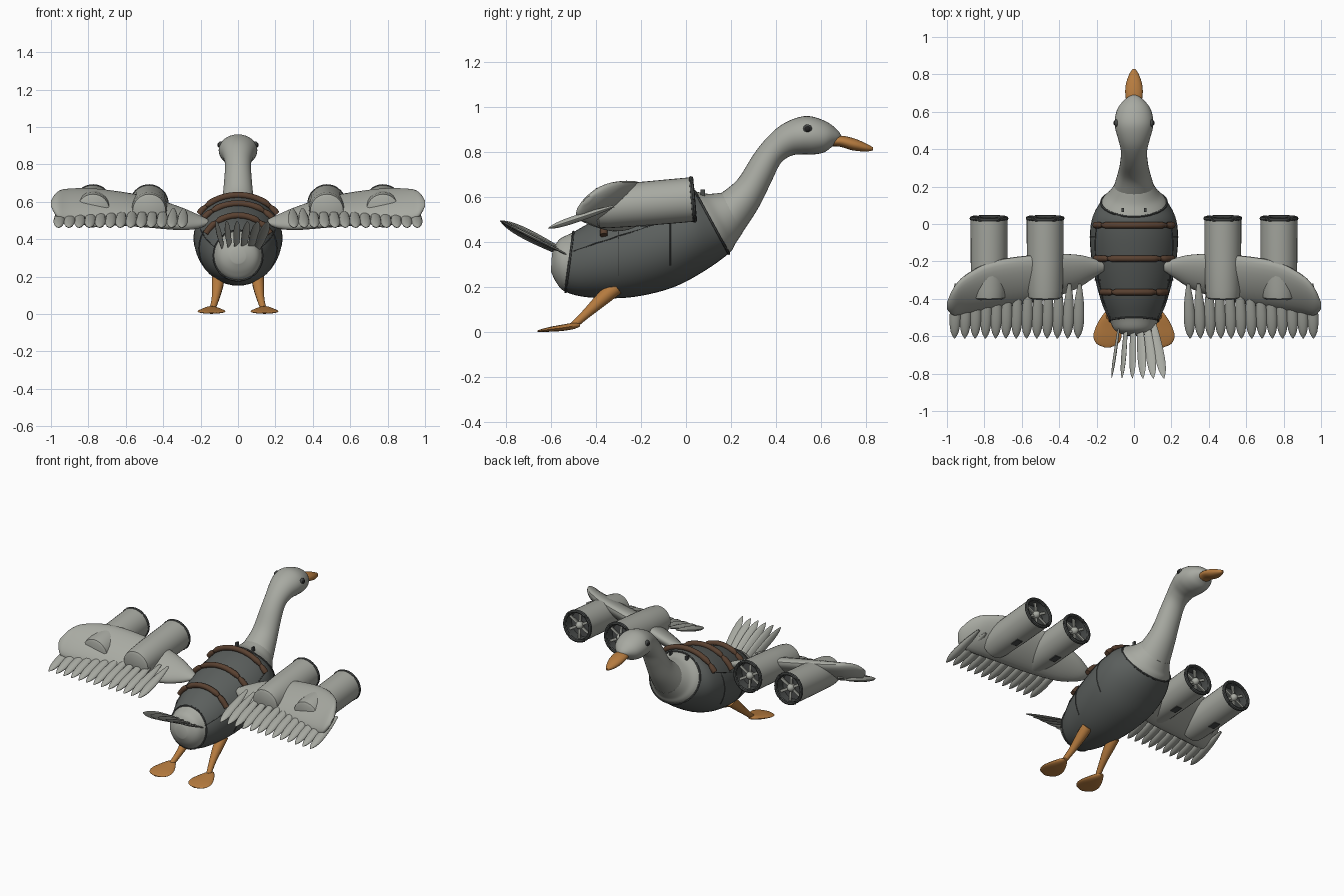
import bpy, bmesh, math
from mathutils import Vector, Matrix

if "Cube" in bpy.data.objects:
    bpy.data.objects.remove(bpy.data.objects["Cube"])


def material(name, *rgb):
    m = bpy.data.materials.new(name)
    m.use_nodes = True
    m.diffuse_color = (*rgb, 1)
    m.node_tree.nodes["Principled BSDF"].inputs["Base Color"].default_value = (*rgb, 1)
    return m


PLUMAGE = material("pale grey plumage", .39, .40, .36)
VEST = material("dark grey vest", .105, .115, .11)
ORANGE = material("orange skin", .47, .2, .05)
LEATHER = material("brown leather", .1, .052, .03)
METAL = material("dark metal", .065, .07, .068)
BLACK = material("eye black", .015, .015, .015)
X = Vector((1, 0, 0))


def finish(name, bm, mats, angle=40):
    bmesh.ops.recalc_face_normals(bm, faces=bm.faces)
    mesh = bpy.data.meshes.new(name)
    bm.to_mesh(mesh)
    bm.free()
    for m in mats:
        mesh.materials.append(m)
    mesh.shade_smooth()
    mesh.set_sharp_from_angle(angle=math.radians(angle))
    obj = bpy.data.objects.new(name, mesh)
    bpy.context.collection.objects.link(obj)
    return obj


def blend(rows, steps):
    """Catmull-Rom interpolation between rows of vectors."""
    out = []
    for i in range(len(rows) - 1):
        quad = [rows[max(0, min(len(rows) - 1, i + k))] for k in (-1, 0, 1, 2)]
        for s in range(steps):
            t = s / steps
            out.append(tuple(
                b + (c - a) * (t / 2) + (a * 2 - b * 5 + c * 4 - d) * (t * t / 2)
                + (b * 3 - a - c * 3 + d) * (t ** 3 / 2)
                for a, b, c, d in zip(*quad)))
    return out + [rows[-1]]


def loft(name, rows, mats, steps=4, sides=24, rule=None):
    """Skin elliptical sections, each a centre and two half axes."""
    bm = bmesh.new()
    rings = []
    for c, a, b in (blend(rows, steps) if steps > 1 else rows):
        rings.append([bm.verts.new(c + a * math.cos(k * math.tau / sides)
                                   + b * math.sin(k * math.tau / sides))
                      for k in range(sides)])
    for i, (r, q) in enumerate(zip(rings, rings[1:])):
        for k in range(sides):
            n = (k + 1) % sides
            f = bm.faces.new((r[k], r[n], q[n], q[k]))
            f.material_index = rule(i / steps) if rule else 0
    bm.faces.new(rings[0])
    last = bm.faces.new(rings[-1])
    last.material_index = rule(len(rows)) if rule else 0
    return finish(name, bm, mats)


def section(ty, tz, by, bz, w, x=0, flat=False):
    """Section between a top and a bottom point, w wide to each side."""
    top, low = Vector((x, ty, tz)), Vector((x, by, bz))
    half = (top - low) / 2
    return (top + low) / 2, half, (X.cross(half).normalized() if flat else X) * w


def tube(name, points, radii, mat, steps=3, sides=10):
    rows = []
    for i, p in enumerate(points):
        d = (points[min(i + 1, len(points) - 1)] - points[max(i - 1, 0)]).normalized()
        a = d.cross(X if abs(d.x) < .8 else Vector((0, 1, 0))).normalized()
        rows.append((p, a * radii[i], d.cross(a) * radii[i]))
    return loft(name, rows, [mat], steps, sides)


def blob(name, centre, size, mat, tilt=0):
    bm = bmesh.new()
    bmesh.ops.create_uvsphere(bm, u_segments=24, v_segments=12, radius=1)
    bm.transform(Matrix.Translation(centre) @ Matrix.Rotation(tilt, 4, 'X')
                 @ Matrix.Diagonal((*size, 1)))
    return finish(name, bm, [mat])


def box(name, centre, size, mat, turn=None):
    bm = bmesh.new()
    bmesh.ops.create_cube(bm, size=1)
    bm.transform(Matrix.Translation(centre) @ (turn or Matrix()) @ Matrix.Diagonal((*size, 1)))
    return finish(name, bm, [mat])


def feather(name, root, tip, width, thick, roll=0):
    """Leaf shaped blade, rolled about its own length."""
    d = tip - root
    a = (X - d * (X.dot(d) / d.length_squared)).normalized()
    turn = Matrix.Rotation(roll, 3, d)
    a, b = turn @ a, turn @ d.cross(a).normalized()
    rows = [(root + d * t, a * width * k, b * thick * k)
            for t, k in ((0, .3), (.3, .8), (.65, 1), (.88, .7), (1, .08))]
    loft(name, rows, [PLUMAGE], 3, 10)


# Body and vest
body_rows = [section(*r) for r in (
    (-.595, .35, -.6, .27, .04), (-.565, .41, -.575, .22, .1), (-.5, .445, -.535, .18, .13),
    (-.4, .5, -.43, .155, .175), (-.25, .56, -.25, .155, .217), (-.1, .605, -.07, .195, .236),
    (0, .625, .07, .265, .222), (.04, .625, .19, .35, .175), (.1, .615, .22, .395, .135),
    (.16, .62, .25, .44, .105))]
loft("body", body_rows, [PLUMAGE, VEST], 6, 40, lambda t: int(2 <= t < 7))

# Neck and head
loft("neck_and_head", [section(*r) for r in (
    (.155, .617, .247, .437, .107), (.23, .68, .32, .55, .085), (.3, .79, .375, .66, .073),
    (.36, .865, .42, .75, .07), (.425, .922, .47, .785, .083), (.5, .955, .52, .79, .1),
    (.56, .958, .57, .79, .102), (.63, .932, .615, .8, .085), (.675, .895, .65, .825, .05),
    (.692, .868, .685, .85, .015))], [PLUMAGE], 5, 32)
loft("beak", [section(*r) for r in (
    (.63, .87, .63, .825, .035), (.69, .873, .68, .825, .046), (.75, .86, .74, .808, .044),
    (.8, .838, .8, .803, .026), (.83, .822, .83, .808, .006))], [ORANGE], 4, 20)


def on_body(y, angle, lift=0):
    """Point on the body skin at a given y and angle from the side."""
    dense = blend(body_rows, 8)
    spots = [c + a * math.sin(angle) + b * math.cos(angle) for c, a, b in dense]
    i = min(range(len(spots)), key=lambda k: abs(spots[k].y - y))
    p = spots[i].copy()
    out = dense[i][1].normalized() * math.sin(angle) + X * math.cos(angle)
    p.y = y
    return p + out * lift


# Leather straps over the back
for i, y in enumerate((-.005, -.185, -.365)):
    pts = [on_body(y, math.radians(a), .012) for a in range(30, 151, 10)]
    tube(f"back_strap_{i + 1}", pts, [.017] * len(pts), LEATHER, 2, 12)

# Vest hems
for name, y_row in (("rear_hem", 2), ("front_hem", 7)):
    c, a, b = body_rows[y_row]
    pts = [c + (a * math.sin(k * math.tau / 36) + b * math.cos(k * math.tau / 36)) * 1.005
           for k in range(37)]
    tube(name, pts, [.006] * len(pts), METAL, 1, 6)

# Tail feathers
for i in range(6):
    x = -.12 + i * .056
    feather(f"tail_feather_{i + 1}", Vector((x * .6, -.49, .325)), Vector((x, -.825, .495)),
            .026, .007, math.radians(75 - i * 15))

for s, side in ((1, "left"), (-1, "right")):
    # Eye
    blob(f"{side}_eye_rim", (s * .093, .54, .903), (.012, .02, .02), METAL)
    blob(f"{side}_eye", (s * .098, .54, .903), (.012, .014, .014), BLACK)

    # Vest seams and clips
    seam = [on_body(-.5 + k * .05, math.radians(20 + k)) for k in range(11)]
    seam = [Vector((p.x * s, p.y, p.z)) for p in seam]
    tube(f"{side}_vest_seam", seam, [.003] * len(seam), METAL, 1, 6)
    for j, y in enumerate((-.3, -.07)):
        ring = [on_body(y, math.radians(a)) for a in range(-30, 31, 10)]
        ring = [Vector((p.x * s, p.y, p.z)) for p in ring]
        tube(f"{side}_panel_seam_{j + 1}", ring, [.003] * len(ring), METAL, 1, 6)
    box(f"{side}_vest_clip", (s * .06, .075, .605), (.012, .02, .06), METAL)

    # Leg and webbed foot
    tube(f"{side}_leg", [Vector((s * x, y, z)) for x, y, z in (
        (.105, -.31, .2), (.11, -.37, .15), (.12, -.44, .085), (.135, -.5, .03))],
        [.034, .031, .021, .016], ORANGE, 4, 14)
    loft(f"{side}_foot", [section(y, z + h, y, z - h, w, s * .142) for y, z, h, w in (
        (-.47, .032, .006, .012), (-.5, .028, .014, .035), (-.55, .02, .014, .062),
        (-.6, .014, .011, .075), (-.64, .008, .007, .058), (-.66, .005, .003, .015))],
        [ORANGE], 4, 20)

    # Wing
    loft(f"{side}_wing", [section(*r[1:], x=s * r[0], flat=True) for r in (
        (.16, -.21, .5, -.25, .485, .012), (.22, -.185, .525, -.29, .465, .03),
        (.32, -.165, .565, -.35, .46, .042), (.5, -.165, .62, -.41, .475, .05),
        (.75, -.2, .66, -.45, .49, .05), (.9, -.275, .665, -.475, .5, .042),
        (.965, -.345, .65, -.485, .52, .032), (1, -.42, .605, -.455, .575, .008))],
        [PLUMAGE], 4, 24)
    for i in range(13):
        x = s * (.29 + i * .055)
        feather(f"{side}_wing_feather_{i + 1}", Vector((x, -.32, .56)),
                Vector((x + s * .01, -.612, .462)), .03, .017)

    # Engines
    for x, place in ((.475, "inner"), (.775, "outer")):
        rear, front = Vector((s * x, -.4, .552)), Vector((s * x, .03, .59))
        d = (front - rear).normalized()
        up = X.cross(d)
        tag = f"{side}_{place}"
        loft(f"{tag}_engine", [(rear + d * t, X * r, up * r) for t, r in (
            (0, .075), (.008, .088), (.05, .094), (.2, .098), (.43, .099), (.44, .085),
            (.375, .083), (.375, .01))], [PLUMAGE, METAL], 1, 32, lambda t: int(t >= 4))
        rim = [front + (X * math.cos(k * math.tau / 32) + up * math.sin(k * math.tau / 32)) * .093
               for k in range(33)]
        tube(f"{tag}_intake_rim", rim, [.011] * 33, METAL, 1, 8)
        hub = front - d * .025
        blob(f"{tag}_fan_hub", hub, (.024, .03, .024), PLUMAGE)
        lean = Matrix.Rotation(math.atan2(d.z, d.y), 4, 'X')
        for k in range(6):
            spin = lean @ Matrix.Rotation(k * math.tau / 6, 4, 'Y')
            mid = hub + (spin @ Vector((0, 0, .05)))
            box(f"{tag}_fan_blade_{k + 1}", mid, (.016, .008, .075), PLUMAGE, spin)
        box(f"{tag}_engine_vent", rear + d * .22 - up * .097, (.04, .06, .008), METAL, lean)
